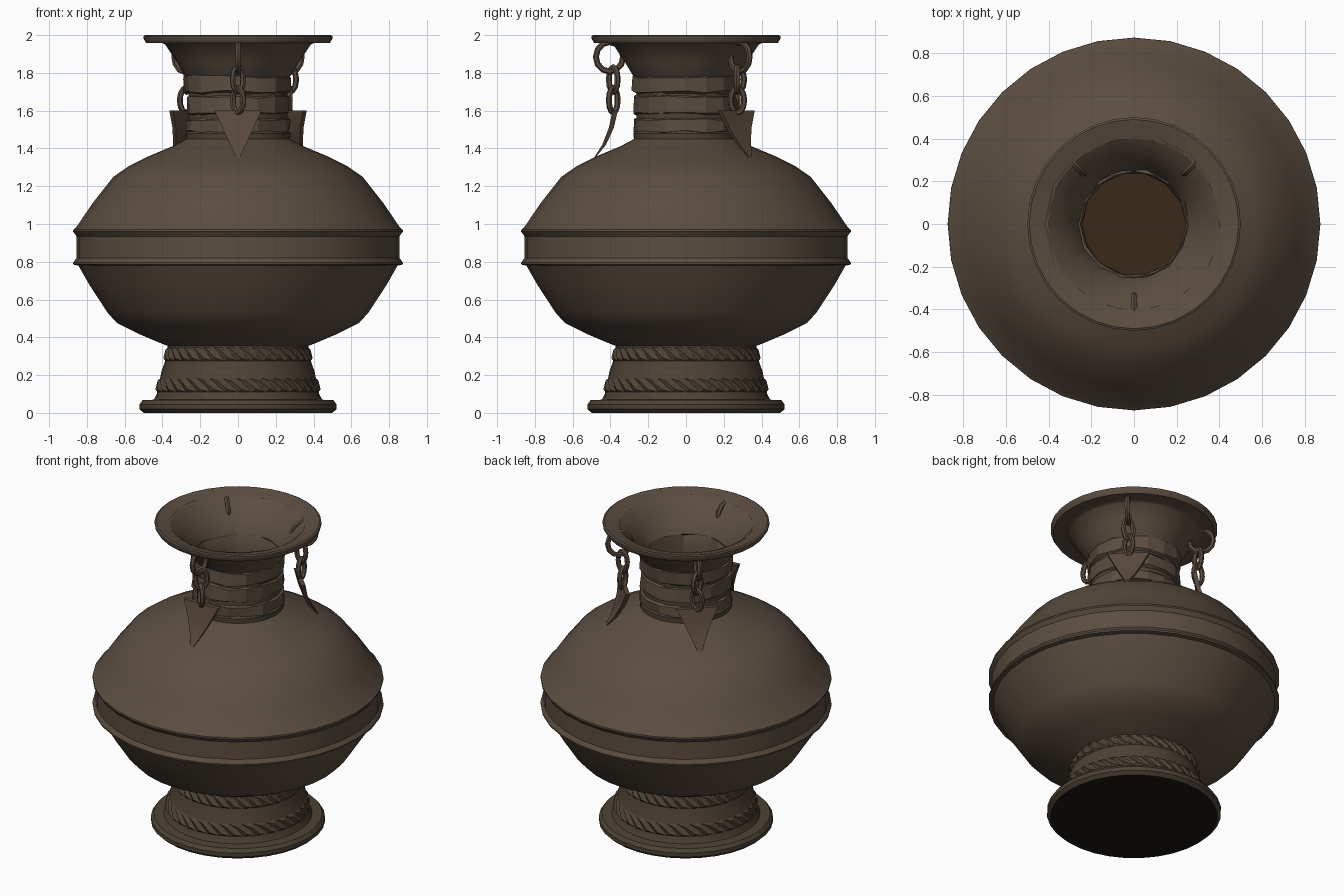
import bpy, bmesh, random
from math import sin, cos, pi, radians
from mathutils import Matrix, Vector

if "Cube" in bpy.data.objects:
    bpy.data.objects.remove(bpy.data.objects["Cube"])

random.seed(4)


def material(name, r, g, b):
    m = bpy.data.materials.new(name)
    m.diffuse_color = (r, g, b, 1)
    m.use_nodes = True
    m.node_tree.nodes["Principled BSDF"].inputs["Base Color"].default_value = m.diffuse_color
    return m


BRONZE = material("bronze", 0.105, 0.075, 0.052)
DARK_BRONZE = material("dark_bronze", 0.075, 0.055, 0.036)
CHAIN = material("chain_bronze", 0.10, 0.066, 0.046)
INSIDE = material("inside", 0.042, 0.022, 0.009)
UNDERSIDE = material("underside", 0.012, 0.009, 0.007)


def finish(bm, name, mat, angle=35):
    bmesh.ops.remove_doubles(bm, verts=bm.verts, dist=1e-5)
    me = bpy.data.meshes.new(name)
    bm.to_mesh(me)
    bm.free()
    me.materials.append(mat)
    for p in me.polygons:
        p.use_smooth = angle > 0
    if angle > 0:
        me.set_sharp_from_angle(angle=radians(angle))
    ob = bpy.data.objects.new(name, me)
    bpy.context.collection.objects.link(ob)
    return ob


def lathe(name, profile, mat, sides=32, jitter=0.0, angle=35):
    """Revolve (radius, z) points; upward profiles face outward."""
    bm = bmesh.new()
    rings = []
    for r, z in profile:
        ring = []
        for j in range(sides):
            a = 2 * pi * j / sides
            dr, dz = (random.uniform(-jitter, jitter) for _ in range(2))
            rr = r + dr if r else 0
            ring.append(bm.verts.new((rr * cos(a), rr * sin(a), z + dz)))
        rings.append(ring)
    for lo, hi in zip(rings, rings[1:]):
        for j in range(sides):
            k = (j + 1) % sides
            bm.faces.new((lo[j], lo[k], hi[k], hi[j]))
    return finish(bm, name, mat, angle)


def rope_band(name, lower, upper, count=36, slant=0.22, bump=0.014):
    """Ring of slanted ridged strands wrapped round the foot."""
    bm = bmesh.new()
    step = 2 * pi / count

    def point(a, t, out=0):
        r = lower[0] + (upper[0] - lower[0]) * t + out
        z = lower[1] + (upper[1] - lower[1]) * t
        return bm.verts.new((r * cos(a), r * sin(a), z))

    for i in range(count):
        a = i * step
        b0, b1 = point(a, 0), point(a + step, 0)
        t0, t1 = point(a - slant, 1), point(a - slant + step, 1)
        m0 = point(a + step * 0.5 - slant * 0.2, 0.2, bump)
        m1 = point(a + step * 0.5 - slant * 0.8, 0.8, bump)
        for f in ((b0, b1, m0), (b1, t1, m1, m0), (t1, t0, m1), (t0, b0, m0, m1)):
            bm.faces.new(f)
    return finish(bm, name, DARK_BRONZE, 0)


# Foot and its underside
lathe("underside", [(0, 0), (0.50, 0)], UNDERSIDE)
lathe("foot", [(0.50, 0), (0.522, 0.02), (0.522, 0.045), (0.505, 0.067), (0.445, 0.07),
               (0.43, 0.10), (0.405, 0.22), (0.38, 0.29), (0.372, 0.36)], DARK_BRONZE)
rope_band("foot_lower_rope", (0.427, 0.11), (0.41, 0.185))
rope_band("foot_upper_rope", (0.385, 0.275), (0.368, 0.35))

# Belly with the raised double ridge
lathe("belly", [(0.36, 0.35), (0.40, 0.365), (0.53, 0.42), (0.64, 0.475), (0.69, 0.53),
                (0.785, 0.675), (0.845, 0.78), (0.872, 0.785), (0.873, 0.795), (0.855, 0.82),
                (0.855, 0.935), (0.873, 0.96), (0.872, 0.97), (0.855, 0.985), (0.77, 1.11),
                (0.66, 1.25), (0.58, 1.305), (0.47, 1.36), (0.35, 1.41), (0.265, 1.455)], BRONZE)

# Neck with three rough wrapped bands
lathe("neck", [(0.275, 1.43), (0.278, 1.48), (0.262, 1.50), (0.262, 1.78), (0.285, 1.80)], DARK_BRONZE)
for i, (z0, z1, r) in enumerate([(1.49, 1.55, 0.278), (1.59, 1.67, 0.277), (1.70, 1.78, 0.282)]):
    lathe(f"neck_band_{i + 1}", [(0.25, z0 - 0.015), (r, z0), (r, z1), (0.25, z1 + 0.015)],
          BRONZE, sides=16, jitter=0.008, angle=20)

# Flared mouth, rim and hollow throat
lathe("mouth_flare", [(0.265, 1.77), (0.283, 1.79), (0.325, 1.86), (0.385, 1.95), (0.40, 1.957),
                      (0.485, 1.957), (0.50, 1.98), (0.50, 1.995), (0.49, 2.0), (0.40, 1.975)], BRONZE)
lathe("throat", [(0.42, 1.982), (0.385, 1.955), (0.315, 1.88), (0.255, 1.79), (0.242, 1.70),
                 (0.242, 1.42)], BRONZE, sides=14, jitter=0.004, angle=25)
lathe("throat_floor", [(0.25, 1.42), (0, 1.42)], INSIDE, sides=24)


def link(name, centre, half_w, half_h, tube, turn):
    """Oval chain link standing upright, turned about z."""
    bm = bmesh.new()
    n, m = 12, 6
    grid = []
    for i in range(n):
        a = 2 * pi * i / n
        c = Vector((half_w * cos(a), 0, half_h * sin(a)))
        d = Vector((cos(a), 0, sin(a)))
        grid.append([bm.verts.new(c + d * tube * cos(2 * pi * j / m)
                                  + Vector((0, tube * sin(2 * pi * j / m), 0))) for j in range(m)])
    for i in range(n):
        for j in range(m):
            k, l = (i + 1) % n, (j + 1) % m
            bm.faces.new((grid[i][j], grid[i][l], grid[k][l], grid[k][j]))
    bmesh.ops.recalc_face_normals(bm, faces=bm.faces)
    bm.transform(Matrix.Translation(centre) @ Matrix.Rotation(turn, 4, "Z"))
    return finish(bm, name, CHAIN, 50)


def pendant(name):
    """Curved triangular plate that tapers to a point at the shoulder."""
    bm = bmesh.new()
    rows = []
    for y, z, w, t in [(-0.375, 1.60, 0.125, 0.014), (-0.395, 1.51, 0.083, 0.013),
                       (-0.433, 1.42, 0.042, 0.010), (-0.495, 1.335, 0.002, 0.002)]:
        rows.append([bm.verts.new(p) for p in ((-w, y - t, z), (w, y - t, z),
                                               (w, y + t, z), (-w, y + t, z))])
    for a, b in zip(rows, rows[1:]):
        for j in range(4):
            k = (j + 1) % 4
            bm.faces.new((a[j], a[k], b[k], b[j]))
    bm.faces.new(rows[0])
    bm.faces.new(rows[-1])
    bmesh.ops.recalc_face_normals(bm, faces=bm.faces)
    return finish(bm, name, CHAIN, 30)


# Three hanging chains with pendants: front, back right, back left
for side, turn in (("front", 0), ("back_right", radians(135)), ("back_left", radians(225))):
    parts = [
        link(f"{side}_rim_ring", (0, -0.405, 1.885), 0.072, 0.078, 0.016, pi / 2),
        link(f"{side}_upper_link", (0, -0.385, 1.765), 0.036, 0.066, 0.016, radians(40)),
        link(f"{side}_lower_link", (0, -0.385, 1.655), 0.036, 0.066, 0.016, radians(-40)),
        pendant(f"{side}_pendant"),
    ]
    for ob in parts:
        ob.matrix_world = Matrix.Rotation(turn, 4, "Z")
